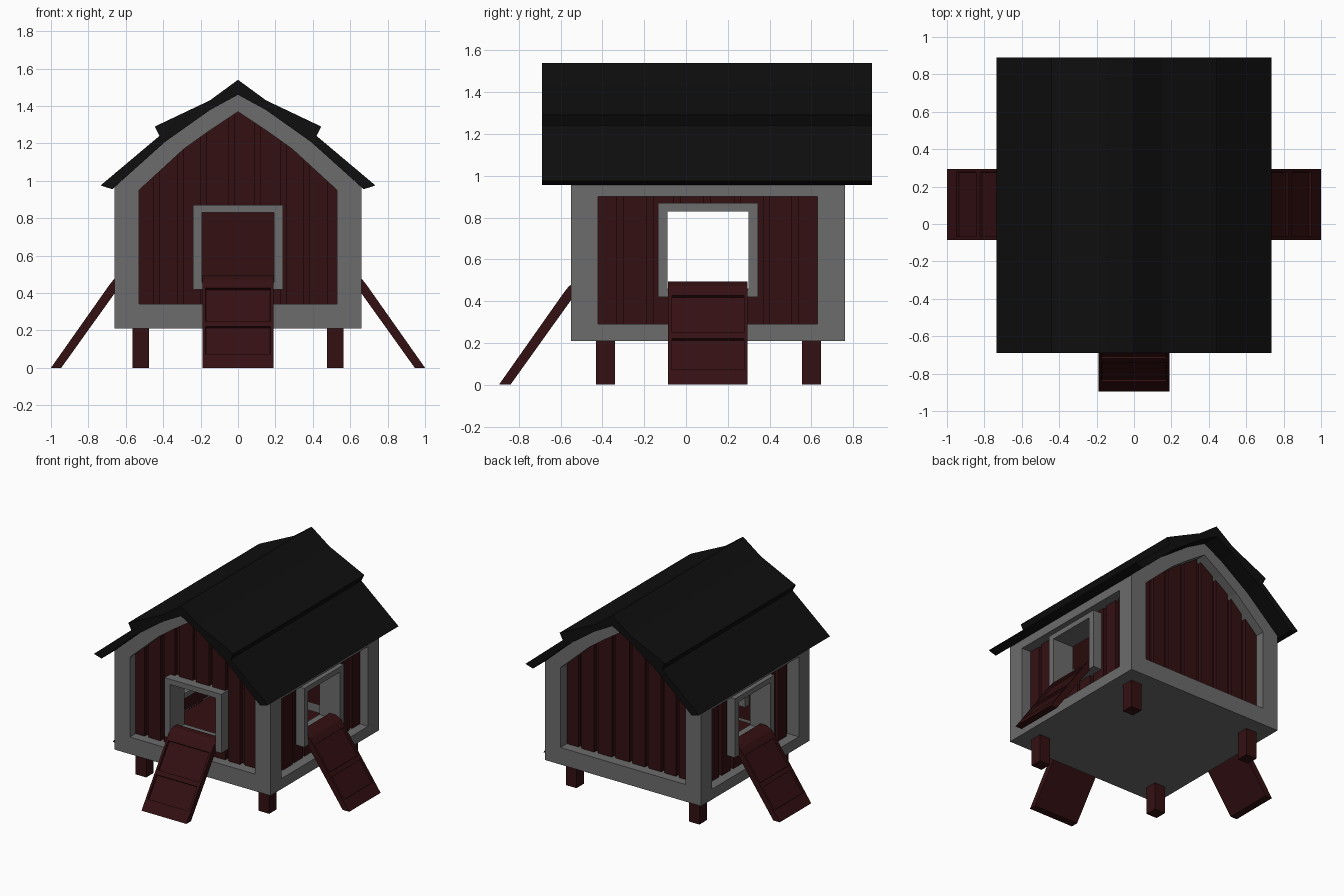
import bpy, bmesh, math, random
from mathutils import Matrix, Vector

if "Cube" in bpy.data.objects:
    bpy.data.objects.remove(bpy.data.objects["Cube"])

random.seed(4)
CY = 0.105  # body centre along y


def material(name, rgb):
    m = bpy.data.materials.new(name)
    m.diffuse_color = (*rgb, 1)
    m.use_nodes = True
    m.node_tree.nodes["Principled BSDF"].inputs["Base Color"].default_value = m.diffuse_color
    return m


GRAY = material("gray_trim", (0.15, 0.15, 0.15))
RED = material("barn_red", (0.034, 0.005, 0.006))
BLACK = material("roof_black", (0.0045, 0.0045, 0.0045))


def finish(bm, name, mat, turn=0):
    """Turn the part about the body centre and make it an object."""
    bmesh.ops.recalc_face_normals(bm, faces=bm.faces)
    bm.transform(Matrix.Translation((0, CY, 0)) @ Matrix.Rotation(math.radians(turn), 4, 'Z'))
    me = bpy.data.meshes.new(name)
    bm.to_mesh(me)
    bm.free()
    me.materials.append(mat)
    ob = bpy.data.objects.new(name, me)
    bpy.context.collection.objects.link(ob)
    return ob


def prism(bm, cells, r0, r1):
    """Extrude joined 2D cells (u, z) from distance r0 to r1 towards the front."""
    ends = []
    for r in (r0, r1):
        ends.append({p: bm.verts.new((p[0], -r, p[1])) for c in cells for p in c})
    count, edge = {}, {}
    for c in cells:
        for e in ends:
            bm.faces.new([e[p] for p in c])
        for a, b in zip(c, c[1:] + c[:1]):
            k = frozenset((a, b))
            count[k] = count.get(k, 0) + 1
            edge[k] = (a, b)
    for k, (a, b) in edge.items():
        if count[k] == 1:
            bm.faces.new([ends[0][a], ends[0][b], ends[1][b], ends[1][a]])


def rect(u0, u1, z0, z1):
    return [(u0, z0), (u1, z0), (u1, z1), (u0, z1)]


def strip(a, b, closed=False):
    """Quads between two matching point rows."""
    n = len(a)
    return [[a[i], a[(i + 1) % n], b[(i + 1) % n], b[i]] for i in range(n if closed else n - 1)]


def mirrored(half):
    """Half profile starting on the centre line -> full profile."""
    return [(-x, z) for x, z in half[:0:-1]] + half


def height(u, prof):
    u = abs(u)
    for (a, za), (b, zb) in zip(prof, prof[1:]):
        if u <= b:
            return za + (zb - za) * (u - a) / (b - a)
    return prof[-1][1]


# Gambrel profiles, right half from the ridge down
EAVE = [(0, 1.465), (0.15, 1.385), (0.395, 1.205), (0.66, 0.965)]
INNER = [(0, 1.37), (0.15, 1.27), (0.29, 1.17), (0.53, 0.95)]
PANEL = [(0, 1.40), (0.29, 1.20), (0.56, 0.96)]
DOOR_U, DOOR_Z0, DOOR_Z1 = 0.22, 0.44, 0.85


def cladding(bm, u0, u1, z0, top, r0, r1, door):
    """One upright board, cut around the doorway and under the gable."""
    cuts = sorted({u0, u1} | {c for c in (-0.29, -DOOR_U, 0, DOOR_U, 0.29) if u0 < c < u1})
    for a, b in zip(cuts, cuts[1:]):
        ta, tb = top(a), top(b)
        if door and abs(a + b) / 2 < DOOR_U:
            prism(bm, [rect(a, b, z0, DOOR_Z0)], r0, r1)
            low = DOOR_Z1
        else:
            low = z0
        prism(bm, [[(a, low), (b, low), (b, tb), (a, ta)]], r0, r1)


def ramp(name, turn):
    bm = bmesh.new()
    top = [(1.0, 0), (0.69, 0.44), (0.665, 0.472), (0.62, 0.495), (0.57, 0.495)]
    low = [(0.945, 0), (0.655, 0.405), (0.635, 0.435), (0.61, 0.455), (0.57, 0.455)]
    prism(bm, strip(top, low), -0.19, 0.19)
    # profile was drawn in x-z: swing it to point to the front
    bm.transform(Matrix.Rotation(math.radians(-90), 4, 'Z'))
    bmesh.ops.recalc_face_normals(bm, faces=bm.faces)
    bm.normal_update()

    def slope():
        return [f for f in bm.faces if f.normal.z > 0.4 and f.normal.y < -0.75
                and f.calc_center_median().z < 0.44]
    # two sunken panels
    for z in (0.06, 0.235):
        fs = slope()
        geom = list({v for f in fs for v in f.verts}) + list({e for f in fs for e in f.edges}) + fs
        bmesh.ops.bisect_plane(bm, geom=geom, plane_co=Vector((0, 0, z)), plane_no=Vector((0, 0, 1)))
        bm.normal_update()
    fs = [f for f in slope() if f.calc_center_median().z > 0.06 and f.calc_area() > 0.04]
    bmesh.ops.inset_individual(bm, faces=fs, thickness=0.024, depth=0)
    bmesh.ops.inset_individual(bm, faces=fs, thickness=0.002, depth=-0.014)
    finish(bm, name, RED, turn)


def wall(side, turn, gable, door):
    out = 0.655 if gable else 0.66
    z0 = 0.30 if gable else 0.25
    top = (lambda u: height(u, PANEL)) if gable else (lambda u: 0.93)
    # trim frame
    bm = bmesh.new()
    if gable:
        outer = mirrored(EAVE + [(0.66, 0.21)])
        inner = mirrored(INNER + [(0.53, 0.34)])
        prism(bm, strip(outer, inner, True), out - 0.13, out)
    else:
        prism(bm, [rect(-0.525, 0.525, 0.21, 0.29)], out - 0.13, out)
        prism(bm, [rect(-0.525, 0.525, 0.90, 0.98)], out - 0.13, out)
    finish(bm, side + "_frame", GRAY, turn)
    # backing sheet and raised boards
    bm = bmesh.new()
    cladding(bm, -0.56, 0.56, z0, top, out - 0.13, out - 0.10, door)
    finish(bm, side + "_wall_sheet", RED, turn)
    bm = bmesh.new()
    u = -0.55
    while u < 0.5:
        w = random.uniform(0.09, 0.12)
        cladding(bm, u, min(u + w, 0.555), z0, top, out - 0.101,
                 out - random.uniform(0.068, 0.08), door)
        u += w + 0.03
    finish(bm, side + "_boards", RED, turn)
    # doorway trim and ramp
    if door:
        bm = bmesh.new()
        prism(bm, strip(rect(-0.24, 0.24, 0.42, 0.87), rect(-0.193, 0.193, 0.46, 0.83), True),
              out - 0.18, out - 0.005)
        finish(bm, side + "_door_frame", GRAY, turn)
        ramp(side + "_ramp", turn)


wall("front", 0, True, True)
wall("right", 90, False, True)
wall("back", 180, True, False)
wall("left", -90, False, True)

# Floor
bm = bmesh.new()
prism(bm, [rect(-0.54, 0.54, 0.21, 0.26)], -0.53, 0.53)
finish(bm, "floor_base", GRAY)
bm = bmesh.new()
prism(bm, [rect(-0.53, 0.53, 0.255, 0.28)], -0.525, 0.525)
finish(bm, "floor_boards", RED)

# Ceiling lining under the roof
bm = bmesh.new()
prism(bm, strip(mirrored(EAVE), mirrored([(x * 0.95, z - 0.05) for x, z in EAVE])), -0.53, 0.53)
finish(bm, "ceiling", GRAY)

# Stepped gambrel roof
bm = bmesh.new()
roof_top = [(0, 1.54), (0.15, 1.43), (0.445, 1.29), (0.42, 1.24), (0.735, 0.975)]
roof_low = [(0, 1.46), (0.15, 1.378), (0.39, 1.208), (0.40, 1.199), (0.672, 0.955)]
prism(bm, strip(mirrored(roof_top), mirrored(roof_low)), -0.785, 0.795)
finish(bm, "roof", BLACK)

# Legs
for sx, nx in ((-1, "left"), (1, "right")):
    for y, ny in ((-0.49, "front"), (0.495, "back")):
        bm = bmesh.new()
        prism(bm, [rect(sx * 0.52 - 0.045, sx * 0.52 + 0.045, 0, 0.215)], -y - 0.045, -y + 0.045)
        finish(bm, f"{ny}_{nx}_leg", RED)
